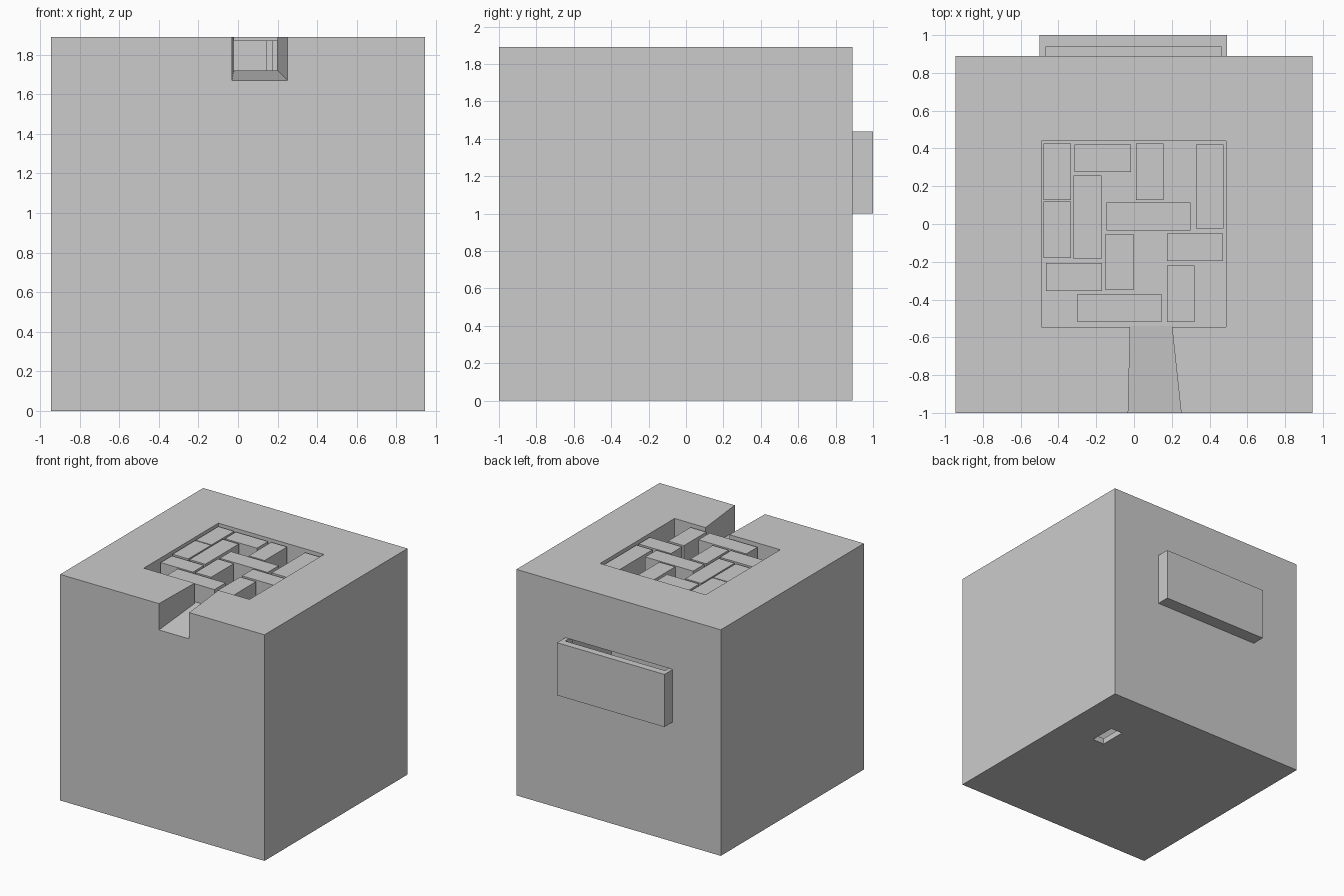
import bpy, bmesh

if "Cube" in bpy.data.objects:
    bpy.data.objects.remove(bpy.data.objects["Cube"])


def mesh_obj(name, bm):
    bmesh.ops.recalc_face_normals(bm, faces=bm.faces)
    me = bpy.data.meshes.new(name)
    bm.to_mesh(me)
    bm.free()
    ob = bpy.data.objects.new(name, me)
    bpy.context.collection.objects.link(ob)
    return ob


def box(name, x0, x1, y0, y1, z0, z1):
    bm = bmesh.new()
    bmesh.ops.create_cube(bm, size=1)
    for v in bm.verts:
        v.co.x = x1 if v.co.x > 0 else x0
        v.co.y = y1 if v.co.y > 0 else y0
        v.co.z = z1 if v.co.z > 0 else z0
    return mesh_obj(name, bm)


def ramp_cutter(name, sections, top):
    # each section is (y, x_left, x_right, floor height)
    bm = bmesh.new()
    rings = [[bm.verts.new((x, y, z)) for x, z in
              ((l, f), (r, f), (r, top), (l, top))] for y, l, r, f in sections]
    for ring in rings:
        bm.faces.new(ring)
    for i in range(4):
        j = (i + 1) % 4
        bm.faces.new((rings[0][i], rings[0][j], rings[1][j], rings[1][i]))
    return mesh_obj(name, bm)


def cut(target, cutter):
    mod = target.modifiers.new("cut", 'BOOLEAN')
    mod.operation = 'DIFFERENCE'
    mod.solver = 'EXACT'
    mod.object = cutter
    bpy.context.view_layer.objects.active = target
    bpy.ops.object.modifier_apply(modifier=mod.name)
    bpy.data.objects.remove(cutter)


# main block, hollow inside
TOP, FLOOR = 1.89, 1.72
block = box("block", -0.945, 0.945, -1.0, 0.89, 0, TOP)
cut(block, box("chamber_cutter", -0.9, 0.9, -0.3, 0.84, 0.05, 1.6))

# opening behind the back pocket and small hole in the base
cut(block, box("slot_cutter", -0.465, 0.46, 0.8, 0.95, 1.05, 1.44))
cut(block, box("base_hole_cutter", 0.5, 0.61, 0.22, 0.445, -0.1, 0.1))

# square tray in the top
cut(block, box("tray_cutter", -0.49, 0.487, -0.545, 0.44, FLOOR, 2.1))

# flared, sloping exit channel through the front wall
s = 0.05 / 0.455
cut(block, ramp_cutter("channel_cutter", [
    (-1.1, -0.033, 0.26, 1.67 - 0.1 * s),
    (-0.54, -0.02, 0.2, FLOOR)], 2.1))

# open-topped pocket on the back
pocket = box("back_pocket", -0.5, 0.493, 0.89, 1.0, 1.0, 1.44)
cut(pocket, box("pocket_cutter", -0.465, 0.46, 0.8, 0.94, 1.05, 1.6))

# sliding pieces: left, front corner, size in x, size in y
W, S, L = 0.147, 0.298, 0.443
pieces = [
    (-0.48, 0.127, W, S), (-0.48, -0.18, W, S), (-0.315, 0.275, S, W),
    (-0.32, -0.185, W, L), (0.01, 0.127, W, S), (0.327, -0.023, W, L),
    (-0.145, -0.034, L, W), (-0.15, -0.35, W, S), (0.174, -0.196, S, W),
    (-0.467, -0.354, S, W), (-0.298, -0.518, L, W), (0.174, -0.518, W, S)]
for i, (x, y, w, d) in enumerate(pieces):
    box(f"sliding_piece_{i + 1}", x, x + w, y, y + d, FLOOR, 1.87)
